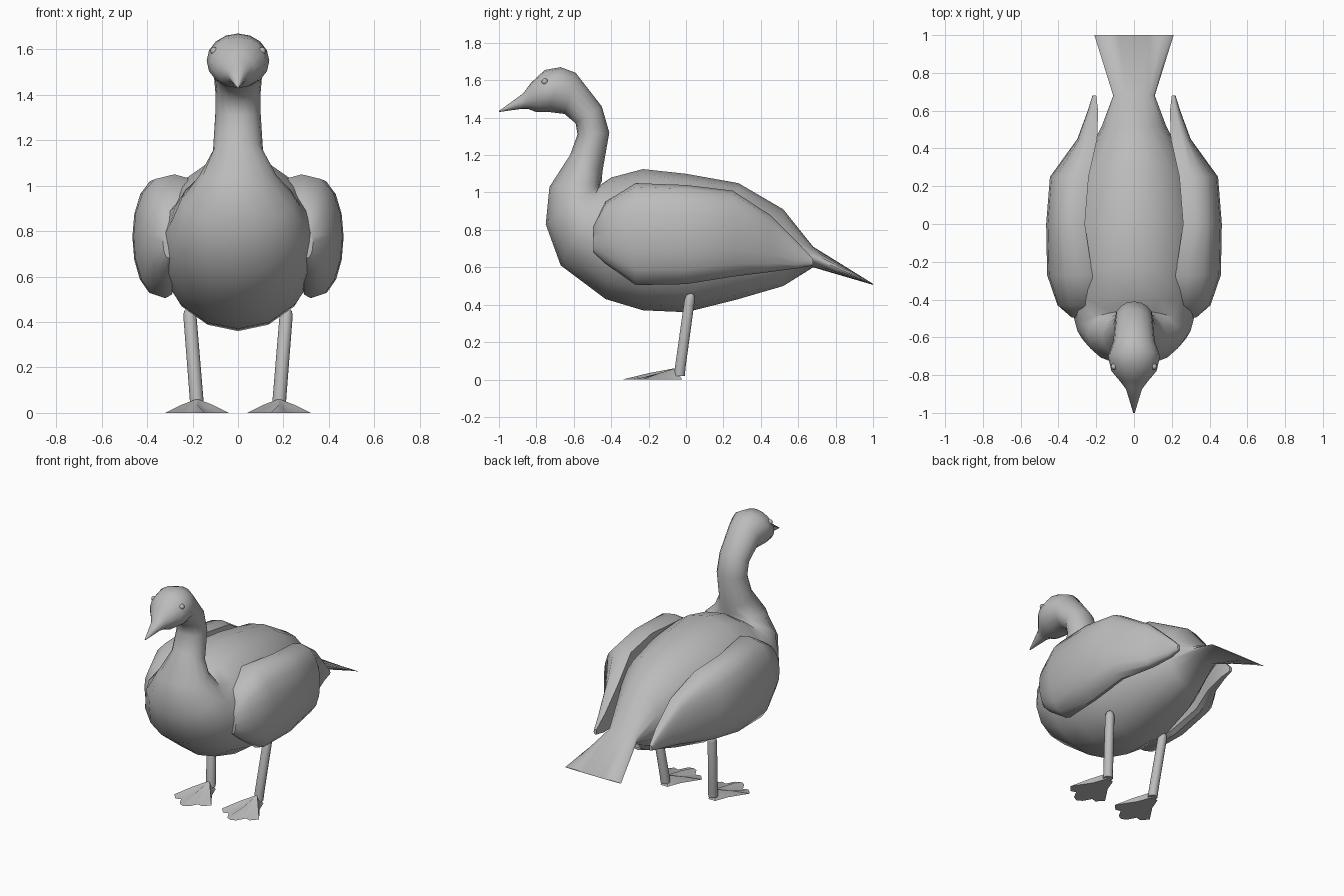
import bpy, bmesh
from math import sin, cos, pi, radians
from mathutils import Vector

cube = bpy.data.objects.get("Cube")
if cube:
    bpy.data.objects.remove(cube)

grey = bpy.data.materials.new("plain_grey")
grey.use_nodes = True
grey.diffuse_color = (0.5, 0.5, 0.5, 1)
grey.node_tree.nodes["Principled BSDF"].inputs["Base Color"].default_value = (0.5, 0.5, 0.5, 1)


def finish(name, bm, angle):
    bmesh.ops.recalc_face_normals(bm, faces=bm.faces)
    mesh = bpy.data.meshes.new(name)
    bm.to_mesh(mesh)
    bm.free()
    mesh.materials.append(grey)
    obj = bpy.data.objects.new(name, mesh)
    bpy.context.collection.objects.link(obj)
    bpy.ops.object.select_all(action='DESELECT')
    obj.select_set(True)
    bpy.context.view_layer.objects.active = obj
    bpy.ops.object.shade_smooth_by_angle(angle=radians(angle))
    return obj


def loft(name, rings, angle):
    """Skin closed rings of points and cap both ends."""
    bm = bmesh.new()
    loops = [[bm.verts.new(p) for p in ring] for ring in rings]
    n = len(loops[0])
    for a, b in zip(loops, loops[1:]):
        for i in range(n):
            j = (i + 1) % n
            bm.faces.new((a[i], a[j], b[j], b[i]))
    bm.faces.new(loops[0])
    bm.faces.new(loops[-1])
    return finish(name, bm, angle)


# Body, neck, head and beak: underside y z, upper side y z, half width
sections = [
    (1, .506, 1, .512, .21), (.68, .60, .68, .71, .11),
    (.52, .50, .52, .91, .17), (.28, .43, .28, 1.05, .29),
    (0, .36, 0, 1.10, .35), (-.23, .37, -.23, 1.125, .36),
    (-.43, .43, -.40, 1.08, .34), (-.67, .61, -.46, 1.04, .30),
    (-.75, .83, -.455, 1.05, .25), (-.73, 1.03, -.45, 1.06, .17),
    (-.62, 1.20, -.447, 1.11, .11), (-.58, 1.31, -.41, 1.32, .10),
    (-.59, 1.37, -.45, 1.46, .10), (-.65, 1.42, -.59, 1.64, .11),
    (-.73, 1.43, -.67, 1.67, .138), (-.80, 1.43, -.755, 1.655, .12),
    (-.84, 1.445, -.83, 1.585, .072), (-.88, 1.447, -.87, 1.53, .042),
    (-1, 1.43, -1, 1.436, .004)]
rings = []
for y0, z0, y1, z1, w in sections:
    low, high = Vector((0, y0, z0)), Vector((0, y1, z1))
    mid, up = (low + high) / 2, (high - low) / 2
    rings.append([mid + up * cos(t) + Vector((w * sin(t), 0, 0))
                  for t in (2 * pi * i / 16 for i in range(16))])
loft("body", rings, 60)

# Wing sections: y, bottom z, top z, outer x, inner top x, inner bottom x
wing = [
    (-.495, .68, .82, .33, .27, .28), (-.43, .62, .95, .405, .22, .29),
    (-.27, .505, 1.05, .46, .22, .29), (0, .51, 1.04, .465, .26, .30),
    (.25, .55, 1.01, .445, .24, .29), (.45, .575, .88, .30, .195, .22),
    (.60, .595, .73, .245, .19, .195), (.68, .61, .645, .22, .20, .20)]

# Foot outline around the toes, as offsets from the ankle
toes = [(-.026, .01), (-.06, -.08), (-.14, -.20), (-.10, -.245), (-.065, -.235),
        (-.035, -.29), (0, -.31), (.035, -.29), (.065, -.235), (.10, -.245),
        (.14, -.20), (.06, -.08), (.026, .01)]

for side, s in (("left", 1), ("right", -1)):
    rings = []
    for y, zb, zt, xo, xt, xb in wing:
        rim = min(.06, (xo - xt) * .6)
        h, zm = (zt - zb) / 2, (zt + zb) / 2
        ring = [(s * xt, y, zt - h * .06)]
        for i in range(9):
            t = i / 8
            x0 = (xt + rim) * (1 - t) + min(xb + rim * .5, xo) * t
            ring.append((s * (x0 + (xo - x0) * sin(pi * t) ** .8), y, zm + h * cos(pi * t)))
        ring.append((s * xb, y, zb + h * .06))
        rings.append(ring)
    loft(side + "_wing", rings, 40)

    # Leg: tapered tube with a rounded top
    rings = []
    for x, y, z, r in ((.18, -.035, .02, .03), (.183, -.03, .07, .03),
                       (.212, .02, .43, .029), (.214, .023, .45, .022), (.215, .024, .46, .01)):
        rings.append([(s * (x + r * cos(a)), y + r * sin(a), z)
                      for a in (2 * pi * i / 10 for i in range(10))])
    loft(side + "_leg", rings, 50)

    # Webbed foot: flat sole, ridged upper rising to the ankle
    bm = bmesh.new()
    cx, cy = s * .18, -.03
    sole = [bm.verts.new((cx + s * x, cy + y, 0)) for x, y in toes]
    upper = []
    for i, (x, y) in enumerate(toes):
        height = .035 if i in (2, 6, 10) else .022
        upper.append(bm.verts.new((cx + s * x * .5, cy + y * .5 - .01, height)))
    ankle = bm.verts.new((cx, cy - .02, .062))
    n = len(toes)
    for i in range(n):
        j = (i + 1) % n
        bm.faces.new((sole[i], sole[j], upper[j], upper[i]))
        bm.faces.new((upper[i], upper[j], ankle))
    bm.faces.new(sole)
    finish(side + "_foot", bm, 40)

    # Eye
    bm = bmesh.new()
    bmesh.ops.create_uvsphere(bm, u_segments=12, v_segments=8, radius=.017)
    bmesh.ops.translate(bm, verts=bm.verts, vec=(s * .105, -.755, 1.593))
    finish(side + "_eye", bm, 60)
